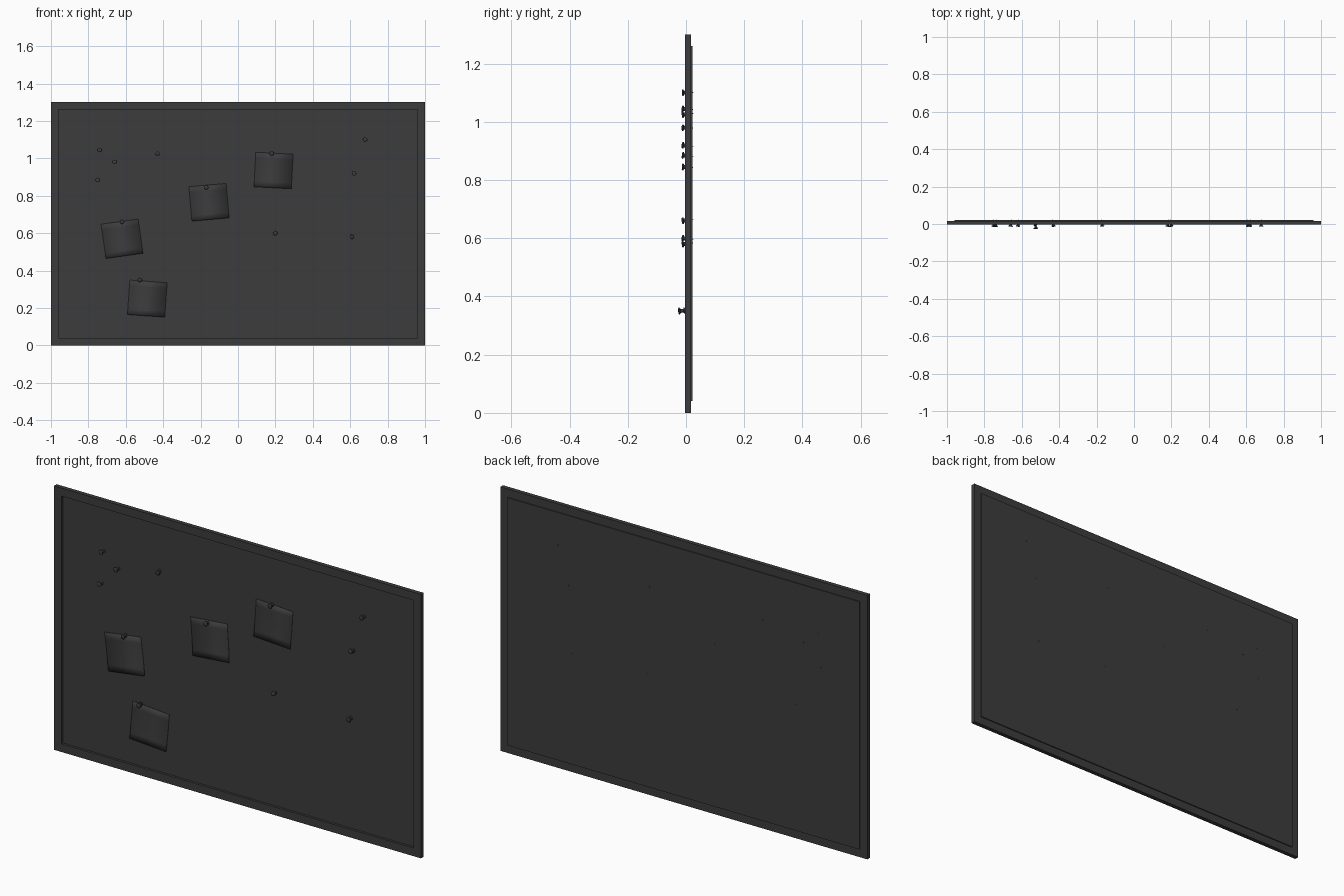
import bpy, bmesh, math, random
from mathutils import Matrix, Vector

random.seed(4)
cube = bpy.data.objects.get("Cube")
if cube:
    bpy.data.objects.remove(cube, do_unlink=True)

WIDTH, HEIGHT, BORDER = 2.0, 1.3, 0.04
FRONT, BACK = -0.004, 0.017          # frame faces
PANEL_FRONT, PANEL_BACK = 0.008, 0.022

charcoal = bpy.data.materials.new("charcoal")
charcoal.use_nodes = True
charcoal.diffuse_color = (0.045, 0.045, 0.045, 1)
charcoal.node_tree.nodes["Principled BSDF"].inputs["Base Color"].default_value = charcoal.diffuse_color


def finish(name, bm, smooth=False):
    bmesh.ops.recalc_face_normals(bm, faces=bm.faces)
    mesh = bpy.data.meshes.new(name)
    bm.to_mesh(mesh)
    bm.free()
    mesh.materials.append(charcoal)
    obj = bpy.data.objects.new(name, mesh)
    bpy.context.collection.objects.link(obj)
    if smooth:
        bpy.ops.object.select_all(action='DESELECT')
        obj.select_set(True)
        bpy.context.view_layer.objects.active = obj
        bpy.ops.object.shade_smooth_by_angle(angle=math.radians(40))
    return obj


# Frame: a rectangular ring swept from a square section
bm = bmesh.new()
corners = [(-1, -1), (1, -1), (1, 1), (-1, 1)]
rings = []
for inset, y in ((0, FRONT), (BORDER, FRONT), (BORDER, BACK), (0, BACK)):
    rings.append([bm.verts.new((sx * (WIDTH / 2 - inset), y,
                                HEIGHT / 2 + sz * (HEIGHT / 2 - inset)))
                  for sx, sz in corners])
for i in range(4):
    a, b = rings[i], rings[(i + 1) % 4]
    for j in range(4):
        k = (j + 1) % 4
        bm.faces.new((a[j], a[k], b[k], b[j]))
finish("frame", bm)

# Panel: recessed at the front, standing proud at the back
bm = bmesh.new()
size = Vector((WIDTH - 2 * BORDER, PANEL_BACK - PANEL_FRONT, HEIGHT - 2 * BORDER))
centre = Vector((0, (PANEL_FRONT + PANEL_BACK) / 2, HEIGHT / 2))
bmesh.ops.create_cube(bm, size=1, matrix=Matrix.Translation(centre) @ Matrix.Diagonal(size).to_4x4())
finish("panel", bm)


# Paper notes: thin sheets whose lower edge curls off the panel
def note(name, x, z, angle, width=0.2, height=0.185, lift=0.007):
    bm = bmesh.new()
    bmesh.ops.create_grid(bm, x_segments=1, y_segments=6, size=0.5)
    turn = Matrix.Rotation(math.radians(-angle), 4, 'Y')
    for v in bm.verts:
        drop = 0.5 - v.co.y
        flat = turn @ Vector((v.co.x * width, 0, v.co.y * height))
        v.co = Vector((x, PANEL_FRONT - 0.001 - lift * drop ** 2, z)) + flat
    obj = finish(name, bm, smooth=True)
    thick = obj.modifiers.new("thickness", 'SOLIDIFY')
    thick.thickness = 0.001


for n, place in enumerate(((0.19, 0.935, -3), (-0.155, 0.765, 5),
                           (-0.62, 0.57, 8), (-0.485, 0.25, -4)), 1):
    note(f"note_{n}", *place)

# Push pins: lathed head, waist, collar and needle
PROFILE = [(0, 0), (0.009, 0), (0.0115, 0.002), (0.0115, 0.005), (0.007, 0.007),
           (0.006, 0.017), (0.010, 0.019), (0.010, 0.022), (0.002, 0.024),
           (0.002, 0.036), (0, 0.040)]


def pin(name, x, z, head_y):
    bm = bmesh.new()
    verts = [bm.verts.new((r, y, 0)) for r, y in PROFILE]
    edges = [bm.edges.new(pair) for pair in zip(verts, verts[1:])]
    bmesh.ops.spin(bm, geom=verts + edges, cent=(0, 0, 0), axis=(0, 1, 0),
                   angle=math.tau, steps=16)
    bmesh.ops.remove_doubles(bm, verts=bm.verts, dist=0.0001)
    tilt = (Matrix.Rotation(random.uniform(-0.15, 0.15), 4, 'X')
            @ Matrix.Rotation(random.uniform(-0.15, 0.15), 4, 'Z'))
    bm.transform(Matrix.Translation((x, head_y, z)) @ tilt)
    finish(name, bm, smooth=True)


PINS = [(-0.74, 1.045), (-0.66, 0.98), (-0.75, 0.885), (-0.43, 1.025),
        (0.18, 1.025), (0.68, 1.10), (0.62, 0.92), (0.20, 0.60),
        (0.61, 0.58), (-0.62, 0.66), (-0.17, 0.845)]
for n, (x, z) in enumerate(PINS, 1):
    pin(f"push_pin_{n}", x, z, -0.014)
pin("push_pin_loose", -0.525, 0.35, -0.026)
